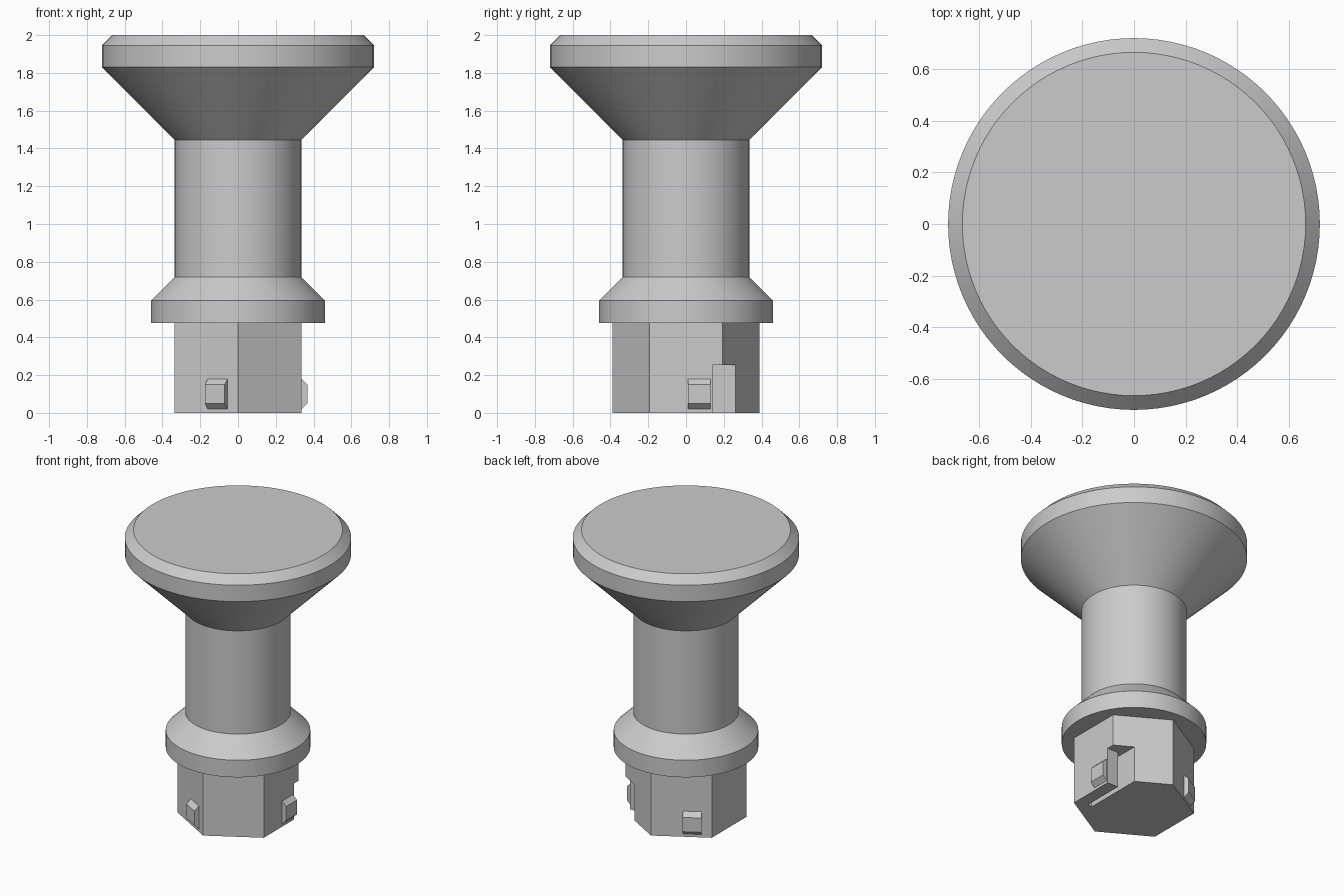
import bpy, bmesh
from math import cos, sin, pi, radians
from mathutils import Matrix

cube = bpy.data.objects.get("Cube")
if cube:
    bpy.data.objects.remove(cube)

grey = bpy.data.materials.new("light_grey")
grey.use_nodes = True
grey.diffuse_color = (0.6, 0.6, 0.6, 1)
grey.node_tree.nodes["Principled BSDF"].inputs["Base Color"].default_value = grey.diffuse_color


def make_object(name, bm):
    bmesh.ops.recalc_face_normals(bm, faces=bm.faces[:])
    mesh = bpy.data.meshes.new(name)
    bm.to_mesh(mesh)
    bm.free()
    mesh.materials.append(grey)
    obj = bpy.data.objects.new(name, mesh)
    bpy.context.collection.objects.link(obj)
    return obj


def prism(name, points, offset, angle=0):
    """Extrude a closed outline by an offset, then turn it about z."""
    bm = bmesh.new()
    face = bm.faces.new([bm.verts.new(p) for p in points])
    moved = bmesh.ops.extrude_face_region(bm, geom=[face], use_keep_orig=True)
    verts = [g for g in moved["geom"] if isinstance(g, bmesh.types.BMVert)]
    bmesh.ops.translate(bm, verts=verts, vec=offset)
    bm.transform(Matrix.Rotation(angle, 4, "Z"))
    return make_object(name, bm)


def lathe(name, profile, sides=96):
    """Stack rings of (radius, height) and cap both ends."""
    bm = bmesh.new()
    rings = [[bm.verts.new((r * cos(2 * pi * i / sides), r * sin(2 * pi * i / sides), z))
              for i in range(sides)] for r, z in profile]
    for low, high in zip(rings, rings[1:]):
        for i in range(sides):
            j = (i + 1) % sides
            bm.faces.new((low[i], low[j], high[j], high[i]))
    bm.faces.new(rings[0])
    bm.faces.new(rings[-1])
    return make_object(name, bm)


def activate(obj):
    bpy.ops.object.select_all(action="DESELECT")
    obj.select_set(True)
    bpy.context.view_layer.objects.active = obj


# Round body: collar, stem and flared head
body = lathe("knob_body", [(0.46, 0.475), (0.46, 0.595), (0.335, 0.72), (0.335, 1.445),
                           (0.72, 1.83), (0.72, 1.945), (0.665, 2.0)])
activate(body)
bpy.ops.object.shade_smooth_by_angle(angle=radians(20))

# Hexagonal plug below the collar
RADIUS = 0.388
FLAT = RADIUS * cos(pi / 6)
hexagon = [(RADIUS * sin(k * pi / 3), RADIUS * cos(k * pi / 3), 0) for k in range(6)]
plug = prism("hex_plug", hexagon, (0, 0, 0.476))

# Slot behind each spring arm, opening into a notch at the corner
slot = [(0.217, -0.16), (0.252, -0.16), (0.252, 0.14), (0.5, 0.14), (0.5, 0.4), (0.217, 0.4)]
# Chamfered catch on each arm, as (outward, height)
catch = [(FLAT - 0.01, 0.02), (FLAT, 0.02), (0.367, 0.05), (0.367, 0.15),
         (FLAT, 0.18), (FLAT - 0.01, 0.18)]

for k in range(3):
    angle = k * 2 * pi / 3
    cutter = prism("slot_cutter", [(x, y, -0.1) for x, y in slot], (0, 0, 0.353), angle)
    cutter.hide_render = True
    activate(plug)
    cut = plug.modifiers.new("slot", "BOOLEAN")
    cut.operation = "DIFFERENCE"
    cut.solver = "EXACT"
    cut.object = cutter
    bpy.ops.object.modifier_apply(modifier=cut.name)
    bpy.data.objects.remove(cutter)
    prism(f"catch_{k + 1}", [(x, 0.01, z) for x, z in catch], (0, 0.12, 0), angle)
